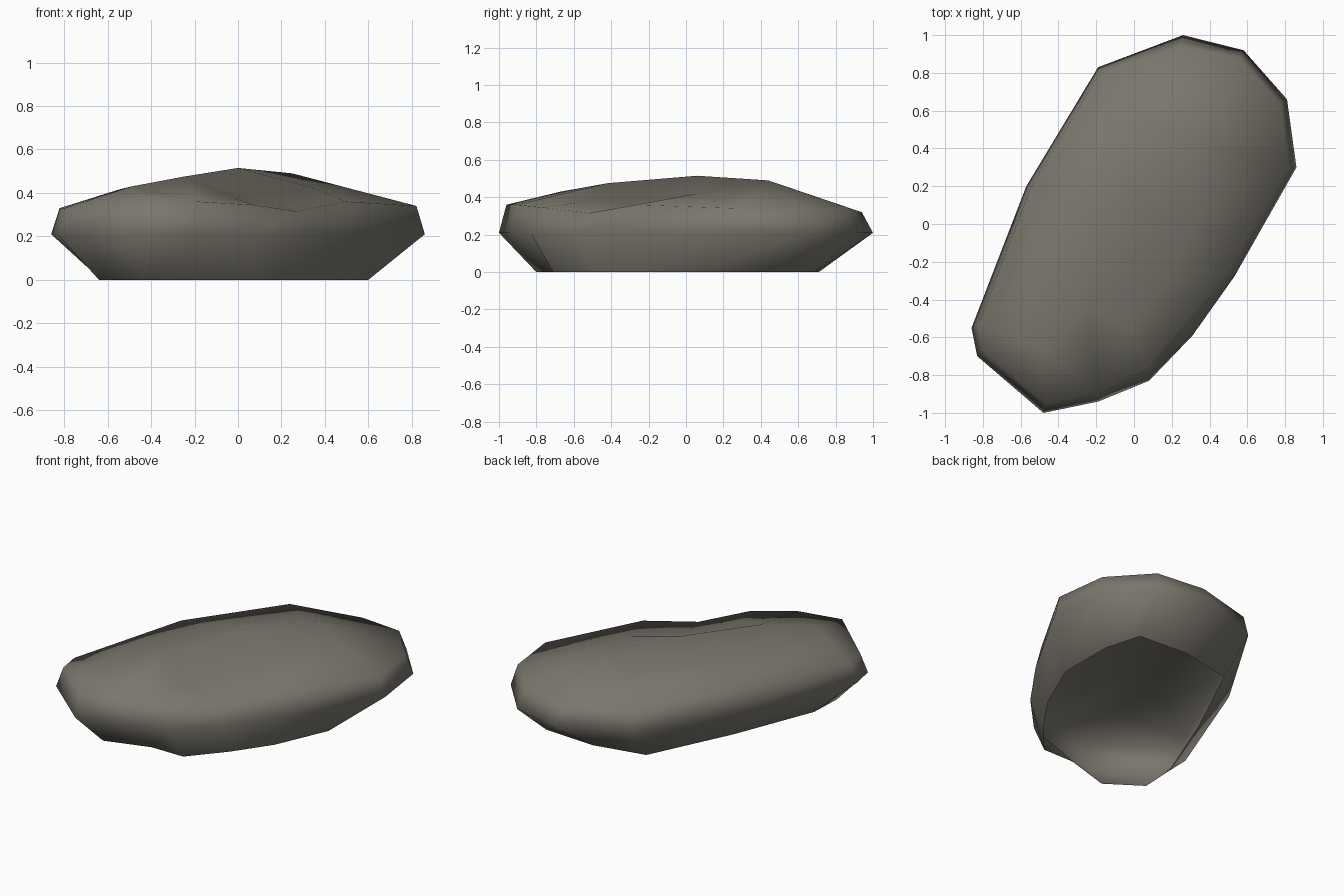
import bpy
from mathutils import Vector
from mathutils.geometry import delaunay_2d_cdt

if "Cube" in bpy.data.objects:
    bpy.data.objects.remove(bpy.data.objects["Cube"])

# Outlines of the boulder, counter-clockwise from the front-left tip
base = [(-.42, -.80), (-.13, -.71), (.10, -.71), (.29, -.49), (.45, -.26), (.60, .08), (.60, .45),
        (.53, .69), (.18, .71), (-.16, .64), (-.42, .10), (-.63, -.43), (-.64, -.65)]
belt = [(-.48, -1.0), (-.19, -.94), (.08, -.83), (.31, -.59), (.53, -.28), (.86, .30), (.81, .66),
        (.58, .92), (.26, 1.0), (-.19, .83), (-.57, .20), (-.86, -.55), (-.83, -.70)]
rim_z = [.36, .36, .345, .315, .36, .34, .34, .34, .32, .35, .375, .33, .33]
inset = [.96, .96, .92, .88, .94, .955, .96, .955, .94, .96, .96, .955, .96]
# Ridge along the crown, the hollow on the front-right flank, then the broad back slope
crown = [(-.49, -.67, .43), (-.25, -.42, .475), (0, .06, .515), (.25, .44, .49),
         (.19, -.28, .36), (-.02, -.55, .375), (.36, .06, .42),
         (-.27, .15, .44), (.05, .58, .435), (-.55, -.35, .415)]

n = len(belt)
rim = [(x * s, y * s, z) for (x, y), s, z in zip(belt, inset, rim_z)]
verts = [(x, y, 0) for x, y in base] + [(x, y, .21) for x, y in belt] + rim + crown

# Side walls (underside is open)
faces = []
for r in range(2):
    for i in range(n):
        j = (i + 1) % n
        faces.append((r * n + i, r * n + j, (r + 1) * n + j, (r + 1) * n + i))

# Crown surface triangulated inside the rim, with the ridge kept as edges
top = [Vector(v[:2]) for v in rim + crown]
ridge = [(n, n + 1), (n + 1, n + 2), (n + 2, n + 3)]
res = delaunay_2d_cdt(top, ridge, [list(range(n))], 1, 1e-5)
for f in res[2]:
    faces.append(tuple(2 * n + res[3][i][0] for i in f))

mesh = bpy.data.meshes.new("boulder")
mesh.from_pydata(verts, [], faces)
mesh.update()
mesh.polygons.foreach_set("use_smooth", [True] * len(mesh.polygons))
stone = bpy.data.materials.new("grey_stone")
stone.diffuse_color = (.195, .182, .152, 1)
stone.use_nodes = True
stone.node_tree.nodes["Principled BSDF"].inputs["Base Color"].default_value = stone.diffuse_color
mesh.materials.append(stone)
rock = bpy.data.objects.new("boulder", mesh)
bpy.context.collection.objects.link(rock)
